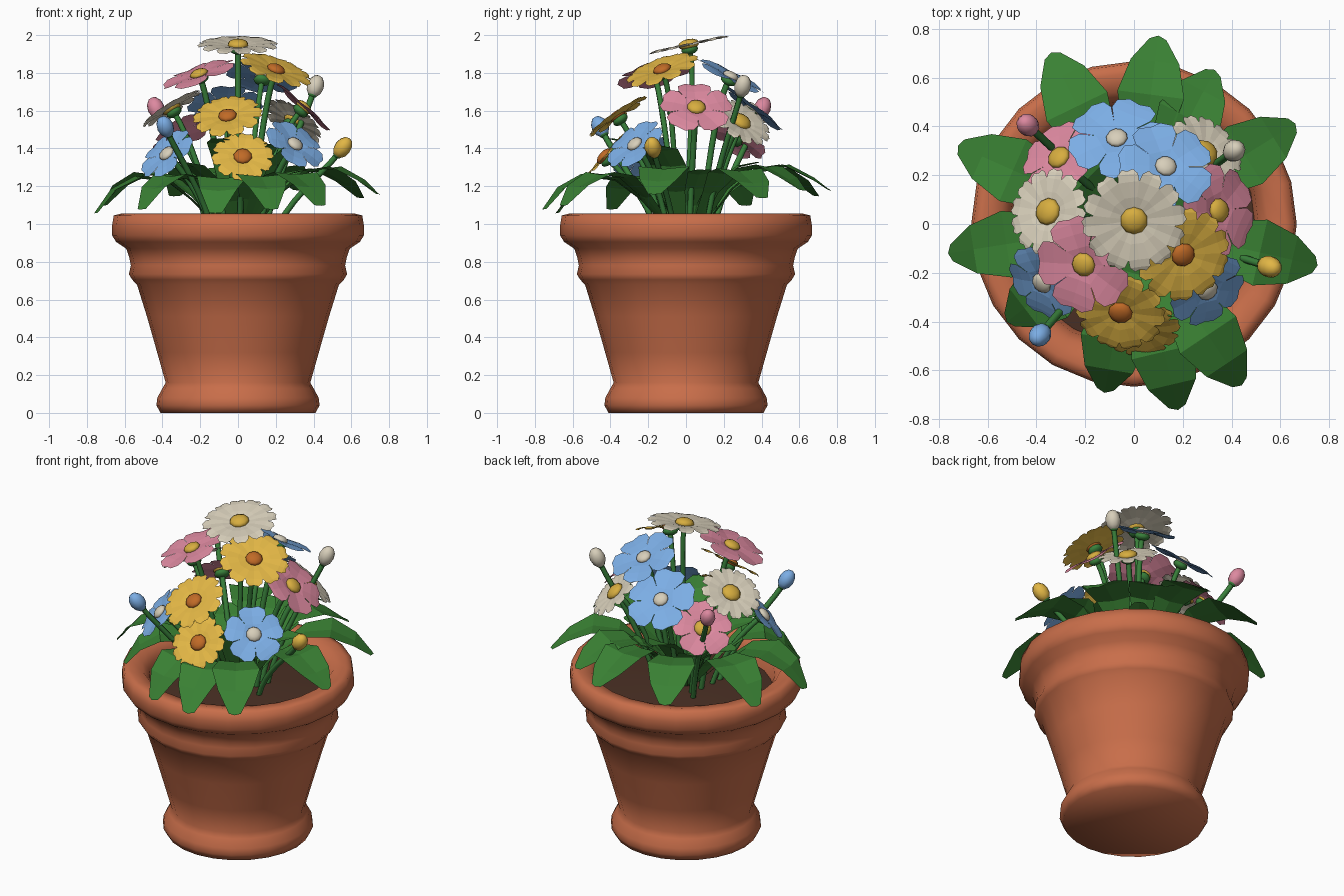
import bpy, bmesh, math, random
from mathutils import Vector, Matrix

random.seed(4)
cube = bpy.data.objects.get("Cube")
if cube:
    bpy.data.objects.remove(cube)


def material(name, rgb):
    m = bpy.data.materials.new(name)
    m.use_nodes = True
    m.diffuse_color = (*rgb, 1)
    bsdf = next(n for n in m.node_tree.nodes if n.type == 'BSDF_PRINCIPLED')
    bsdf.inputs["Base Color"].default_value = (*rgb, 1)
    return m


TERRACOTTA = material("terracotta", (0.58, 0.155, 0.068))
SOIL = material("soil", (0.07, 0.03, 0.018))
LEAF = material("leaf green", (0.042, 0.22, 0.034))
STEM = material("stem green", (0.04, 0.215, 0.043))
WHITE = material("cream white", (0.68, 0.62, 0.49))
YELLOW = material("petal yellow", (0.76, 0.47, 0.06))
GOLD = material("centre gold", (0.68, 0.42, 0.05))
ORANGE = material("centre orange", (0.53, 0.145, 0.02))
PINK = material("petal pink", (0.72, 0.25, 0.35))
BLUE = material("petal blue", (0.2, 0.42, 0.78))


def finish(name, bm, mat, smooth=None, matrix=None):
    """Turn a bmesh into an object; smooth is the sharp-edge angle."""
    me = bpy.data.meshes.new(name)
    bm.to_mesh(me)
    bm.free()
    me.materials.append(mat)
    if smooth:
        me.polygons.foreach_set("use_smooth", [True] * len(me.polygons))
        me.set_sharp_from_angle(angle=math.radians(smooth))
    ob = bpy.data.objects.new(name, me)
    bpy.context.collection.objects.link(ob)
    if matrix:
        ob.matrix_world = matrix


def lathe(name, profile, mat):
    bm = bmesh.new()
    verts = [bm.verts.new((r, 0, z)) for r, z in profile]
    edges = [bm.edges.new(p) for p in zip(verts, verts[1:])]
    bmesh.ops.spin(bm, geom=verts + edges, axis=(0, 0, 1), cent=(0, 0, 0),
                   steps=24, angle=2 * math.pi)
    bmesh.ops.remove_doubles(bm, verts=bm.verts, dist=0.0005)
    bmesh.ops.recalc_face_normals(bm, faces=bm.faces)
    finish(name, bm, mat, 78)


def blade(bm, rows, matrix, notch=0, fold=0):
    """Strip along +x; rows are (x, half width, z), folded at the midrib."""
    rings = []
    for i, (x, w, z) in enumerate(rows):
        mid = x - notch if i == len(rows) - 1 else x
        points = ((x, -w, z), (mid, 0, z - fold * w), (x, w, z))
        rings.append([bm.verts.new(matrix @ Vector(p)) for p in points])
    for a, b in zip(rings, rings[1:]):
        for k in (0, 1):
            bm.faces.new((a[k], b[k], b[k + 1], a[k + 1]))


def ellipsoid(name, mat, matrix, radius, height):
    bm = bmesh.new()
    bmesh.ops.create_uvsphere(bm, u_segments=10, v_segments=6, radius=1)
    bmesh.ops.scale(bm, vec=(radius, radius, height), verts=bm.verts)
    finish(name, bm, mat, 60, matrix)


def stem(name, base, end, axis):
    cu = bpy.data.curves.new(name, 'CURVE')
    cu.dimensions = '3D'
    cu.bevel_depth = 0.016
    cu.bevel_resolution = 1
    cu.resolution_u = 8
    sp = cu.splines.new('BEZIER')
    sp.bezier_points.add(1)
    reach = (end - base).length
    rise = (end - base + Vector((0, 0, reach))) * 0.2
    for p, co, h in zip(sp.bezier_points, (base, end), (rise, axis * 0.14)):
        p.handle_left_type = p.handle_right_type = 'FREE'
        p.co, p.handle_left, p.handle_right = co, co - h, co + h
    cu.materials.append(STEM)
    bpy.context.collection.objects.link(bpy.data.objects.new(name, cu))


# Pot and soil
lathe("pot", [(0, 0), (0.41, 0), (0.432, 0.04), (0.427, 0.08), (0.4, 0.13), (0.383, 0.16),
              (0.428, 0.32), (0.482, 0.51), (0.535, 0.68), (0.56, 0.705), (0.578, 0.735), (0.567, 0.78),
              (0.575, 0.82), (0.592, 0.87), (0.645, 0.905), (0.667, 0.94), (0.667, 0.99),
              (0.658, 1.045), (0.62, 1.055), (0.55, 1.04), (0.51, 0.99), (0.49, 0.88)], TERRACOTTA)
lathe("soil", [(0.5, 0.91), (0.25, 0.93), (0, 0.94)], SOIL)


# Leaves: outer ones arch over the rim, inner ones stand upright
def leaf(name, angle, rows):
    bm = bmesh.new()
    blade(bm, rows, Matrix.Rotation(math.radians(angle), 4, 'Z'), notch=-0.015, fold=0.1)
    finish(name, bm, LEAF)


outer_tips = [(-0.34, 0.7, 1.15), (0.1, 0.77, 1.18), (0.33, 0.63, 1.18), (0.66, 0.41, 1.14),
              (0.75, -0.17, 1.16), (0.44, -0.66, 1.1), (0.18, -0.76, 1.08), (-0.12, -0.69, 1.06),
              (-0.52, -0.4, 1.08), (-0.76, -0.12, 1.06), (-0.72, 0.32, 1.1)]
for i, (x, y, tip) in enumerate(outer_tips):
    r = math.hypot(x, y) - 0.013
    top = 0.5 * tip + 0.725
    leaf(f"outer_leaf_{i + 1}", math.degrees(math.atan2(y, x)),
         [(0.06, 0.02, 0.94), (r * 0.32, 0.05, top - 0.13), (r * 0.5, 0.1, top - 0.02),
          (r * 0.7, 0.138, top), (r * 0.88, 0.1, top - 0.07), (r, 0.035, tip)])
for i in range(9):
    k = random.uniform(0.92, 1.1)
    leaf(f"inner_leaf_{i + 1}", i * 40 + 15,
         [(0.04, 0.02, 0.94), (0.1, 0.05, 1.1), (0.18 * k, 0.09, 1.24 * k),
          (0.28 * k, 0.09, 1.32 * k), (0.38 * k, 0.03, 1.34 * k)])

# Petal outlines as (length, share of the petal's sector, lift) for a unit flower
DAISY = [(0.1, 1, -0.02), (0.45, 1, 0.04), (0.76, 1, 0.06), (0.91, 0.8, 0.04), (1, 0.4, 0)]
ROUND = [(0.1, 1, -0.02), (0.35, 1, 0.04), (0.64, 0.98, 0.06), (0.86, 0.72, 0.04), (1, 0.32, 0)]


def flower(name, mat, centre_mat, petals, outline, centre_size, pos, normal, radius):
    pos, n = Vector(pos), Vector(normal).normalized()
    frame = Matrix.Translation(pos) @ n.to_track_quat('Z', 'Y').to_matrix().to_4x4()
    spread = math.tan(math.pi / petals)
    rows = [(x, x * share * spread, z) for x, share, z in outline]
    bm = bmesh.new()
    for i in range(petals):
        turn = Matrix.Rotation(2 * math.pi * (i + 0.25) / petals, 4, 'Z')
        blade(bm, rows, turn @ Matrix.Scale(radius, 4), notch=0.035, fold=0.08)
    bmesh.ops.remove_doubles(bm, verts=bm.verts, dist=0.0005)
    finish(name + "_petals", bm, mat, None, frame)
    ellipsoid(name + "_centre", centre_mat, frame @ Matrix.Translation((0, 0, 0.006)),
              centre_size, centre_size * 0.5)
    ellipsoid(name + "_calyx", STEM, frame @ Matrix.Translation((0, 0, -0.022)), 0.045, 0.026)
    base = Vector((pos.x * 0.33, pos.y * 0.33, 0.92))
    stem(name + "_stem", base, pos - n * 0.03, n)


KINDS = {
    "white_daisy": (WHITE, GOLD, 12, DAISY, 0.057, [
        ((0, 0.015, 1.945), (0, -0.22, 1), 0.215),
        ((-0.35, 0.05, 1.61), (-0.52, 0.17, 0.85), 0.18),
        ((0.29, 0.29, 1.54), (0.5, 0.45, 0.7), 0.175)]),
    "yellow_daisy": (YELLOW, ORANGE, 10, DAISY, 0.05, [
        ((0.2, -0.125, 1.815), (0.35, -0.35, 1), 0.2),
        ((-0.055, -0.36, 1.57), (-0.13, -0.57, 0.82), 0.185),
        ((0.025, -0.43, 1.355), (0.03, -0.75, 0.65), 0.165)]),
    "pink_flower": (PINK, GOLD, 5, ROUND, 0.05, [
        ((-0.205, -0.165, 1.79), (-0.35, -0.25, 1), 0.2),
        ((0.345, 0.055, 1.615), (0.66, 0.07, 0.74), 0.19),
        ((-0.305, 0.27, 1.46), (-0.5, 0.5, 0.7), 0.17)]),
    "blue_flower": (BLUE, WHITE, 5, ROUND, 0.045, [
        ((-0.07, 0.35, 1.61), (-0.1, 0.6, 0.8), 0.2),
        ((0.13, 0.235, 1.78), (0.15, 0.45, 0.9), 0.195),
        ((-0.375, -0.24, 1.37), (-0.6, -0.5, 0.65), 0.165),
        ((0.3, -0.27, 1.42), (0.5, -0.55, 0.7), 0.17)]),
}
for kind, (mat, centre, petals, outline, size, places) in KINDS.items():
    for i, (pos, normal, radius) in enumerate(places):
        flower(f"{kind}_{i + 1}", mat, centre, petals, outline, size, pos, normal, radius)

# Closed buds on their own stems
for name, mat, pos in (("pink_bud", PINK, (-0.435, 0.405, 1.615)), ("white_bud", WHITE, (0.41, 0.3, 1.73)),
                       ("yellow_bud", YELLOW, (0.555, -0.175, 1.405)), ("blue_bud", BLUE, (-0.385, -0.455, 1.515))):
    pos = Vector(pos)
    base = Vector((pos.x * 0.33, pos.y * 0.33, 0.92))
    axis = (pos - base).normalized()
    frame = Matrix.Translation(pos) @ axis.to_track_quat('Z', 'Y').to_matrix().to_4x4()
    ellipsoid(name, mat, frame, 0.045, 0.062)
    ellipsoid(name + "_calyx", STEM, frame @ Matrix.Translation((0, 0, -0.045)), 0.026, 0.022)
    stem(name + "_stem", base, pos - axis * 0.05, axis)
